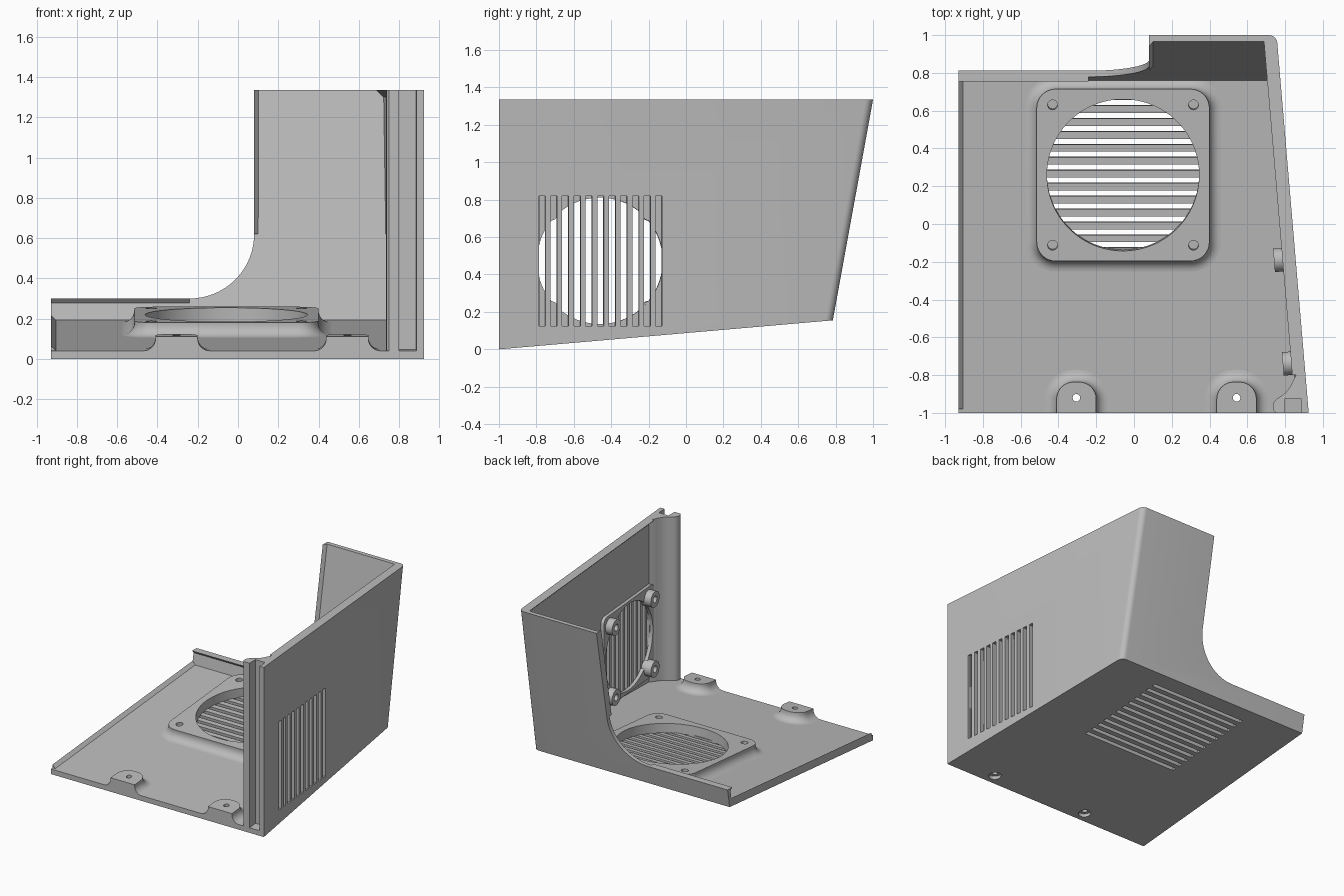
import bpy, bmesh, math
from mathutils import Matrix, Vector

cube = bpy.data.objects.get("Cube")
if cube:
    bpy.data.objects.remove(cube, do_unlink=True)

grey = bpy.data.materials.new("plain grey")
grey.use_nodes = True
grey.diffuse_color = (0.5, 0.5, 0.5, 1)
grey.node_tree.nodes["Principled BSDF"].inputs["Base Color"].default_value = (0.5, 0.5, 0.5, 1)

TOP, LEFT, FRONT, SLOPE = 1.335, -0.93, -1.0, 0.0868


def right_x(y):
    """Outer face of the tapered side wall."""
    return 0.925 - 0.085 * (y + 1)


def floor_z(y):
    """Upper face of the sloping floor."""
    return 0.04 + SLOPE * (y + 1)


def back_y(z):
    """Inner face of the leaning back wall."""
    return 0.76 + 0.179 * (z - 0.19)


def add_loft(bm, rings, matrix=Matrix()):
    """Skin a stack of equal rings and cap both ends."""
    rows = [[bm.verts.new(matrix @ Vector(p)) for p in ring] for ring in rings]
    n = len(rows[0])
    for a, b in zip(rows, rows[1:]):
        for i in range(n):
            bm.faces.new((a[i], a[(i + 1) % n], b[(i + 1) % n], b[i]))
    bm.faces.new(rows[0][::-1])
    bm.faces.new(rows[-1])


def circle(x, y, r, z, n=64):
    return [(x + r * math.cos(i * math.tau / n), y + r * math.sin(i * math.tau / n), z) for i in range(n)]


def add_drum(bm, x, y, r, z0, z1, matrix=Matrix(), n=64):
    add_loft(bm, [circle(x, y, r, z0, n), circle(x, y, r, z1, n)], matrix)


def add_box(bm, lo, hi, matrix=Matrix()):
    add_loft(bm, [[(lo[0], lo[1], z), (hi[0], lo[1], z), (hi[0], hi[1], z), (lo[0], hi[1], z)]
                  for z in (lo[2], hi[2])], matrix)


def rounded(hx, hy, r, z):
    """Rounded rectangle ring."""
    ring = []
    for k, (sx, sy) in enumerate(((1, 1), (-1, 1), (-1, -1), (1, -1))):
        for i in range(9):
            a = (k + i / 8) * math.pi / 2
            ring.append((sx * (hx - r) + r * math.cos(a), sy * (hy - r) + r * math.sin(a), z))
    return ring


def flared(hx, hy, r, height, flare):
    """Rings of a raised pad that sweeps into the floor."""
    rings = [rounded(hx + flare, hy + flare, r + flare, -0.004)]
    for i in range(9):
        t = i / 8 * math.pi / 2
        o = flare * (1 - math.sin(t))
        rings.append(rounded(hx + o, hy + o, r + o, flare * (1 - math.cos(t))))
    rings.append(rounded(hx, hy, r, height))
    return rings


def finish(name, bm, cutters=()):
    """Make the object, subtract each cutter mesh, shade it."""
    def make(label, b):
        bmesh.ops.recalc_face_normals(b, faces=b.faces)
        mesh = bpy.data.meshes.new(label)
        b.to_mesh(mesh)
        b.free()
        mesh.materials.append(grey)
        o = bpy.data.objects.new(label, mesh)
        bpy.context.collection.objects.link(o)
        return o
    obj = make(name, bm)
    tools = [make("cutter", c) for c in cutters]
    for tool in tools:
        mod = obj.modifiers.new("cut", "BOOLEAN")
        mod.operation, mod.solver, mod.object = "DIFFERENCE", "EXACT", tool
    if tools:
        graph = bpy.context.evaluated_depsgraph_get()
        mesh = bpy.data.meshes.new_from_object(obj.evaluated_get(graph))
        obj.modifiers.clear()
        obj.data = mesh
        for tool in tools:
            bpy.data.objects.remove(tool, do_unlink=True)
    bpy.ops.object.select_all(action="DESELECT")
    obj.select_set(True)
    bpy.context.view_layer.objects.active = obj
    bpy.ops.object.shade_smooth_by_angle(angle=math.radians(30))
    return obj


def strip(name, ring_a, ring_b):
    bm = bmesh.new()
    add_loft(bm, [ring_a, ring_b])
    finish(name, bm)


# Local frames on the floor and on the inside of the side wall (z points inward)
tilt = Matrix.Rotation(math.atan(SLOPE), 4, "X")
floor_fan = Matrix.Translation((-0.058, 0.265, floor_z(0.265))) @ tilt
along = Vector((0.085, -1, 0)).normalized()
up = Vector((0, 0, 1))
wall_fan = Matrix((along, up, along.cross(up))).transposed().to_4x4()
wall_fan.translation = (right_x(-0.46) - 0.035, -0.46, 0.473)
BOSSES = (-0.305, 0.543)

# Shell: floor, side wall and back wall
shell = bmesh.new()
outer = [(FRONT, 0), (0.785, 0.155), (1, TOP), (FRONT, TOP)]
add_loft(shell, [[(LEFT, y, z) for y, z in outer], [(right_x(y), y, z) for y, z in outer]])
corner = [e for e in shell.edges if all(v.co.y > 0.7 and v.co.x > 0 for v in e.verts)]
bmesh.ops.bevel(shell, geom=corner, offset=0.04, segments=6, affect="EDGES", profile=0.5)

hollow = bmesh.new()
inner = [(-1.2, floor_z(-1.2)), (0.76, floor_z(0.76)), (back_y(1.5), 1.5), (-1.2, 1.5)]
add_loft(hollow, [[(-1.5, y, z) for y, z in inner], [(right_x(y) - 0.035, y, z) for y, z in inner]])

# Curved cutaway of the back wall
cutaway = bmesh.new()
arc = [(-0.24 + 0.32 * math.sin(i * math.pi / 48), 0.62 - 0.32 * math.cos(i * math.pi / 48)) for i in range(25)]
edge = [(-1.5, 0.3)] + arc + [(0.08, 1.6), (-1.5, 1.6)]
add_loft(cutaway, [[(x, y, z) for x, z in edge] for y in (0.5, 1.3)])

# Vent slots and countersunk screw holes
slots = bmesh.new()
for i in range(12):
    v = (i - 5.5) * 0.0687
    add_box(slots, (-0.415, v - 0.015, -0.1), (0.415, v + 0.015, 0.05), floor_fan)
for i in range(11):
    u = (i - 5) * 0.0627
    add_box(slots, (u - 0.0175, -0.348, -0.1), (u + 0.0175, 0.348, 0.05), wall_fan)
screws = bmesh.new()
for x in BOSSES:
    add_loft(screws, [circle(x, -0.92, r, z, 32) for r, z in ((0.045, -0.1), (0.045, 0.03), (0.02, 0.03), (0.02, 0.3))])
finish("shell", shell, (hollow, cutaway, slots, screws))

# Raised fan seat on the floor
pad, holes = bmesh.new(), bmesh.new()
add_loft(pad, flared(0.457, 0.457, 0.1, 0.07, 0.062), floor_fan)
add_drum(holes, 0, 0, 0.403, -0.1, 0.2, floor_fan, 96)
for sx in (-1, 1):
    for sy in (-1, 1):
        add_drum(holes, sx * 0.373, sy * 0.373, 0.026, 0.01, 0.2, floor_fan, 24)
finish("floor_fan_seat", pad, (holes,))

# Fan plate on the side wall with four screw posts
plate, hole = bmesh.new(), bmesh.new()
add_loft(plate, [rounded(0.36, 0.36, 0.05, z) for z in (-0.002, 0.025)], wall_fan)
add_drum(hole, 0, 0, 0.338, -0.2, 0.2, wall_fan, 96)
post_hole = hole.copy()
finish("wall_fan_plate", plate, (hole,))
for sx in (-1, 1):
    for sy in (-1, 1):
        peg, bore = bmesh.new(), bmesh.new()
        add_drum(peg, sx * 0.275, sy * 0.275, 0.062, 0, 0.08, wall_fan, 32)
        add_drum(bore, sx * 0.275, sy * 0.275, 0.026, 0.02, 0.2, wall_fan, 24)
        finish("wall_fan_peg", peg, (bore,))

# Screw bosses trimmed flush with the front
for x in BOSSES:
    boss, drill = bmesh.new(), bmesh.new()
    frame = Matrix.Translation((x, -1.03, floor_z(-1.03))) @ tilt
    add_loft(boss, flared(0.105, 0.2, 0.09, 0.07, 0.06), frame)
    bmesh.ops.bisect_plane(boss, geom=boss.verts[:] + boss.edges[:] + boss.faces[:],
                           plane_co=(0, FRONT, 0), plane_no=(0, -1, 0), clear_outer=True)
    bmesh.ops.holes_fill(boss, edges=[e for e in boss.edges if e.is_boundary])
    add_drum(drill, x, -0.92, 0.02, -0.1, 0.3, n=32)
    finish("front_boss", boss, (drill,))

# Grooved column at the front of the side wall
column = bmesh.new()
plan = [(0.915, -1), (0.887, -1), (0.887, -0.925), (0.8, -0.925), (0.8, -1), (0.75, -1), (0.738, -0.985),
        (0.735, -0.965), (0.74, -0.945), (0.753, -0.928), (0.78, -0.91), (0.805, -0.89), (0.825, -0.865),
        (0.84, -0.835), (0.855, -0.805), (0.87, -0.785), (0.89, -0.78)]
add_loft(column, [[(x, y, z) for x, y in plan] for z in (0.03, TOP)])
finish("front_column", column, (post_hole,))

# Tapered lips along the open edges
strip("side_wall_lip", *[[(right_x(y) - 0.03, y, TOP), (right_x(y) - 0.07, y, TOP), (right_x(y) - 0.03, y, TOP - 0.04)]
                         for y in (-0.8, 0.965)])
lip = back_y(0.3)
strip("back_low_lip", *[[(x, lip + 0.01, 0.3), (x, lip - 0.025, 0.3), (x, lip + 0.005, 0.268)]
                        for x in (LEFT, -0.24)])
strip("back_upright_lip", *[[(0.08, back_y(z) + 0.01, z), (0.08, back_y(z) - 0.025, z), (0.105, back_y(z) + 0.005, z)]
                            for z in (0.62, TOP)])
strip("floor_edge_lip", *[[(LEFT, y, floor_z(y) - 0.005), (LEFT + 0.03, y, floor_z(y) - 0.005), (LEFT, y, floor_z(y) + 0.025)]
                          for y in (-0.98, 0.765)])
